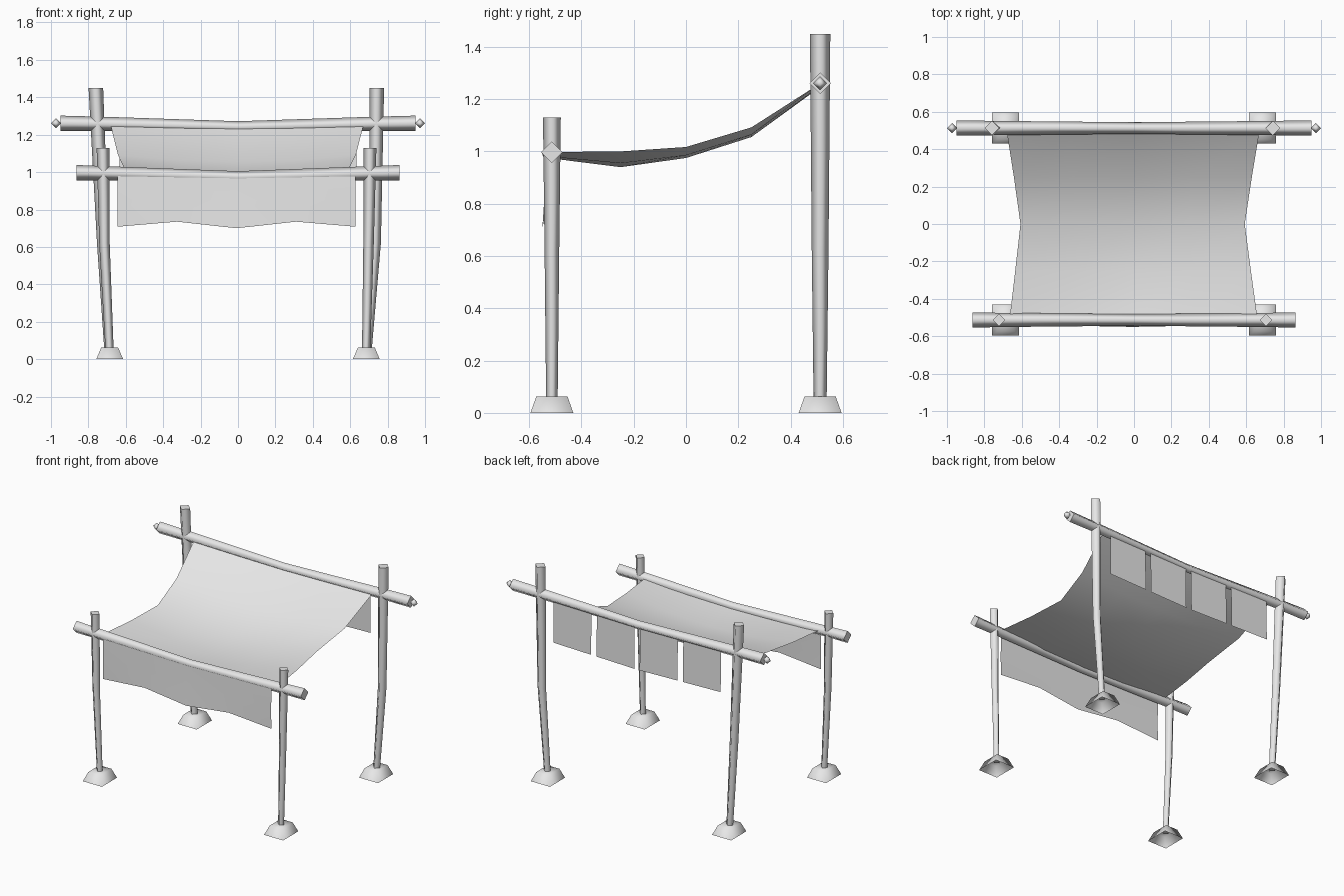
import bpy
from mathutils import Vector

cube = bpy.data.objects.get("Cube")
if cube:
    bpy.data.objects.remove(cube, do_unlink=True)

GREY = (0.8, 0.8, 0.8, 1.0)
mat = bpy.data.materials.new("light grey")
mat.use_nodes = True
mat.diffuse_color = GREY
for node in mat.node_tree.nodes:
    if node.type == "BSDF_PRINCIPLED":
        node.inputs["Base Color"].default_value = GREY


def make(name, verts, faces, flat=()):
    mesh = bpy.data.meshes.new(name)
    mesh.from_pydata(verts, [], faces)
    mesh.materials.append(mat)
    for i, poly in enumerate(mesh.polygons):
        poly.use_smooth = i not in flat
    obj = bpy.data.objects.new(name, mesh)
    bpy.context.collection.objects.link(obj)
    return obj


def pole(name, stations, u, v):
    """Four-sided pole through (centre, radius) stations, corners along u and v."""
    u, v = Vector(u), Vector(v)
    verts = [Vector(c) + d * r for c, r in stations for d in (u, v, -u, -v)]
    n = len(stations)
    faces = [(4*k + i, 4*k + (i+1) % 4, 4*k + 4 + (i+1) % 4, 4*k + 4 + i)
             for k in range(n - 1) for i in range(4)]
    sides = len(faces)
    faces += [(3, 2, 1, 0), tuple(range(4*n - 4, 4*n))]
    return make(name, verts, faces, flat=(sides, sides + 1))


def sheet(name, rows):
    """Cloth grid from rows of points."""
    w = len(rows[0])
    verts = [p for row in rows for p in row]
    faces = [(r*w + c, r*w + c + 1, r*w + w + c + 1, r*w + w + c)
             for r in range(len(rows) - 1) for c in range(w - 1)]
    return make(name, verts, faces)


# Posts: bent, thicker towards the top
def post(name, y, foot_x, bend_x, top_x, top_z, radii):
    heights = (0.05, 0.62, top_z)
    pole(name, [((x, y, z), r) for x, z, r in zip((foot_x, bend_x, top_x), heights, radii)],
         (1, 0, 0), (0, 1, 0))


FRONT, BACK = -0.513, 0.513
front_r, back_r = (0.022, 0.028, 0.034), (0.025, 0.032, 0.039)
post("front_left_post", FRONT, 0.685, 0.698, 0.706, 1.13, front_r)
post("front_right_post", FRONT, -0.687, -0.714, -0.722, 1.13, front_r)
post("back_left_post", BACK, 0.69, 0.732, 0.742, 1.45, back_r)
post("back_right_post", BACK, -0.69, -0.722, -0.76, 1.45, back_r)

# Post feet: tapered blocks, open underneath
for sy, row in ((-1, "front"), (1, "back")):
    for sx, side in ((1, "left"), (-1, "right")):
        ring = ((1, 1), (-1, 1), (-1, -1), (1, -1))
        verts = [(sx*0.686 + a*hx, sy*0.513 + b*hy, z)
                 for hx, hy, z in ((0.072, 0.082, 0), (0.045, 0.06, 0.062))
                 for a, b in ring]
        faces = [(i, (i+1) % 4, 4 + (i+1) % 4, 4 + i) for i in range(4)]
        make(f"{row}_{side}_foot", verts, faces + [(4, 5, 6, 7)])


# Sagging cross beams
def beam(name, y, half, end_z, mid_z):
    pole(name, [((-half, y, end_z), 0.041), ((-0.72, y, end_z - 0.003), 0.038),
                ((0, y, mid_z), 0.031),
                ((0.72, y, end_z - 0.003), 0.038), ((half, y, end_z), 0.041)],
         (0, 1, 0), (0, 0, 1))


beam("front_beam", FRONT, 0.863, 0.997, 0.974)
beam("back_beam", BACK, 0.95, 1.261, 1.241)

# Pointed tips on the back beam
for s, side in ((1, "left"), (-1, "right")):
    c = Vector((s*0.973, BACK, 1.261))
    axes = [Vector(a) * 0.027 for a in ((1, 0, 0), (0, 1, 0), (0, 0, 1))]
    X, Y, Z = axes
    faces = [(0, 2 + i, 2 + (i+1) % 4) for i in range(4)]
    faces += [(1, 2 + (i+1) % 4, 2 + i) for i in range(4)]
    make(f"{side}_beam_tip", [c+X, c-X, c+Y, c+Z, c-Y, c-Z], faces)

# Sagging canopy: (y, right edge, left edge, edge height, centre height)
profile = [(-0.505, -0.665, 0.66, 0.998, 0.972),
           (-0.25, -0.635, 0.625, 1.0, 0.94),
           (0.0, -0.607, 0.592, 1.017, 0.975),
           (0.25, -0.642, 0.63, 1.092, 1.055),
           (0.505, -0.682, 0.672, 1.255, 1.24)]
COLS = (-1, -0.5, 0, 0.5, 1)
sheet("canopy", [[((a+b)/2 + t*(b-a)/2, y, mid + (edge-mid)*t*t) for t in COLS]
                 for y, a, b, edge, mid in profile])

# Front valance with a wavy hem
hem = (0.708, 0.735, 0.70, 0.735, 0.708)
sheet("front_valance",
      [[(-0.008 + t*0.637, -0.536, 0.975 + 0.02*t*t) for t in COLS],
       [(-0.008 + t*0.637, -0.54, 0.85) for t in COLS],
       [(-0.008 + t*0.637, -0.55 + 0.012*abs(t), z) for t, z in zip(COLS, hem)]])

# Four flags hanging from the back beam
for i in range(4):
    x = (i - 1.5) * 0.327
    edges = (x + 0.143, x - 0.143)
    top = [1.241 + 0.025*abs(e) for e in edges]
    sheet(f"back_flag_{i + 1}",
          [[(e, 0.53, z - 0.3) for e, z in zip(edges, top)],
           [(e, 0.525, z) for e, z in zip(edges, top)]])
